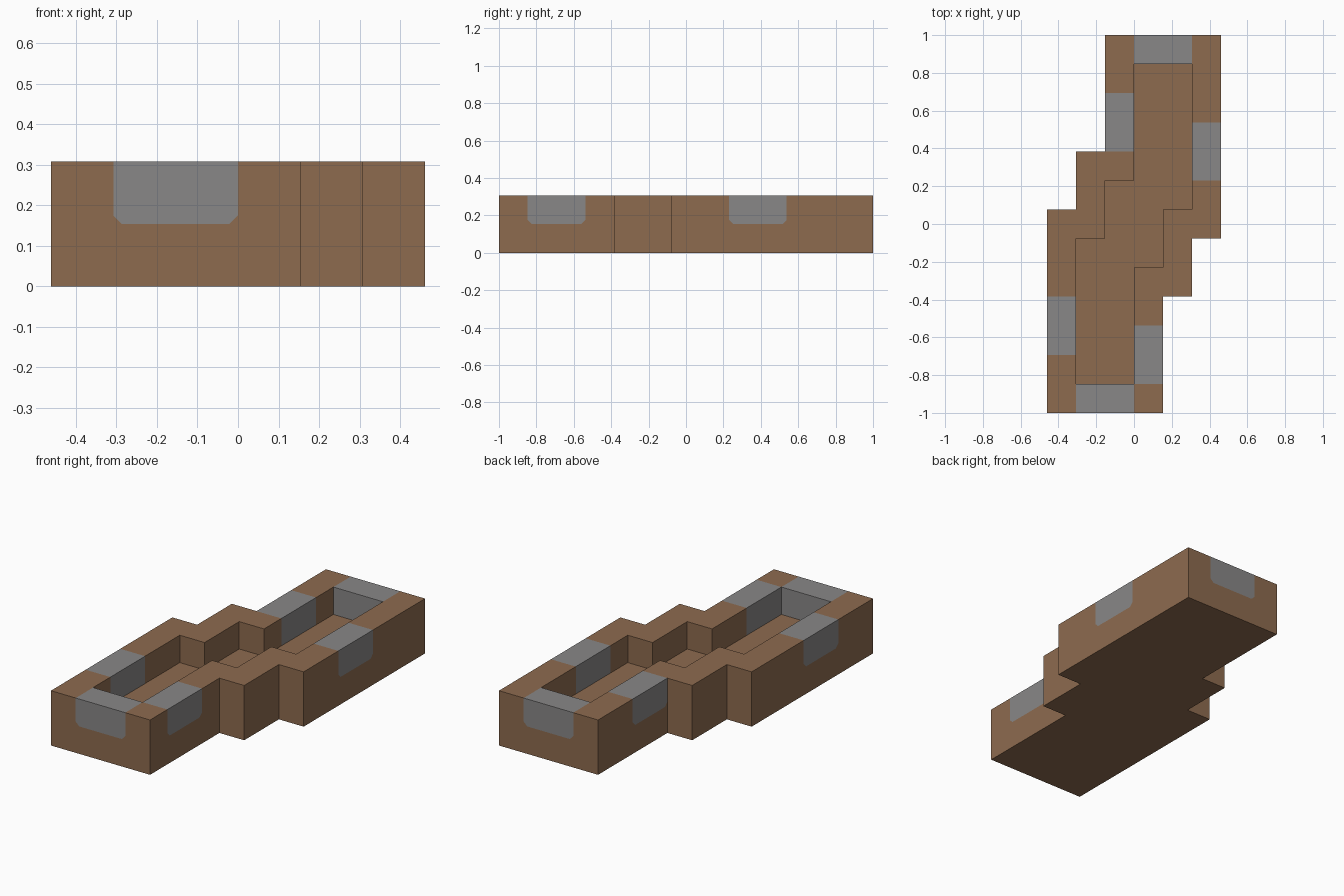
import bpy, bmesh
from mathutils import Vector

cube = bpy.data.objects.get("Cube")
if cube:
    bpy.data.objects.remove(cube)

UNIT = 2 / 13      # wall thickness
TOP, FLOOR = 2, 1  # heights in units
CHAMFER = 0.14     # clipped lower corners of the grey clamps


def material(name, colour):
    m = bpy.data.materials.new(name)
    m.use_nodes = True
    m.diffuse_color = (*colour, 1)
    m.node_tree.nodes["Principled BSDF"].inputs["Base Color"].default_value = (*colour, 1)
    return m


# Stepped outline and matching inner rim; the second half is the first turned half round
half_outer = [(-3, -6.5), (1, -6.5), (1, -2.5), (2, -2.5), (2, -0.5), (3, -0.5)]
half_inner = [(-2, -5.5), (0, -5.5), (0, -1.5), (1, -1.5), (1, 0.5), (2, 0.5)]


def full_loop(pts):
    return [Vector(p) for p in pts] + [-Vector(p) for p in pts]


outer, inner = full_loop(half_outer), full_loop(half_inner)
# The back left steps sit one unit off the turned copy's long walls
clamp_centres = {0: (-1, -6), 1: (0.5, -4.5), 5: (2.5, 2.5),
                 6: (1, 6), 7: (-0.5, 3.5), 11: (-2.5, -3.5)}

bm = bmesh.new()


def face(points, mat=0):
    """Add a polygon, dropping repeated corners."""
    pts = list(dict.fromkeys(tuple(p) for p in points))
    if len(pts) > 2:
        bm.faces.new([bm.verts.new(p) for p in pts]).material_index = mat


def stations(a, b, centre):
    """Wall ends plus the clamp's ends, in order along the wall."""
    if centre is None:
        return [a, b]
    d = (b - a).normalized()
    t = (Vector(centre) - a).dot(d)
    return [a, a + d * (t - 1), a + d * (t + 1), b]


def at(p, z):
    return (p.x, p.y, z)


# Walls: outer side, top rim and inner side
for i in range(len(outer)):
    j = (i + 1) % len(outer)
    centre = clamp_centres.get(i)
    out = stations(outer[i], outer[j], centre)
    inn = stations(inner[i], inner[j], centre)
    a, b = out[0], out[-1]
    if centre is None:
        face([at(a, 0), at(b, 0), at(b, TOP), at(a, TOP)])
    else:
        s, e = out[1], out[2]
        c = (e - s).normalized() * CHAMFER
        clamp = [at(e, TOP), at(e, FLOOR + CHAMFER), at(e - c, FLOOR),
                 at(s + c, FLOOR), at(s, FLOOR + CHAMFER), at(s, TOP)]
        face(reversed(clamp), 1)
        face([at(a, 0), at(b, 0), at(b, TOP), *clamp, at(a, TOP)])
    for k in range(len(out) - 1):
        mat = 1 if centre and k == 1 else 0
        p, q, r, s = out[k], out[k + 1], inn[k + 1], inn[k]
        face([at(p, TOP), at(q, TOP), at(r, TOP), at(s, TOP)], mat)
        face([at(s, TOP), at(r, TOP), at(r, FLOOR), at(s, FLOOR)], mat)

# Underside and basin floor
face([at(p, 0) for p in reversed(outer)])
face([at(p, FLOOR) for p in inner])

bmesh.ops.remove_doubles(bm, verts=bm.verts, dist=0.001)
bmesh.ops.scale(bm, vec=(UNIT, UNIT, UNIT), verts=bm.verts)
bmesh.ops.recalc_face_normals(bm, faces=bm.faces)

mesh = bpy.data.meshes.new("stepped_trough")
bm.to_mesh(mesh)
bm.free()
mesh.materials.append(material("brown_wood", (0.27, 0.147, 0.078)))
mesh.materials.append(material("grey_metal", (0.25, 0.245, 0.245)))
trough = bpy.data.objects.new("stepped_trough", mesh)
bpy.context.scene.collection.objects.link(trough)
